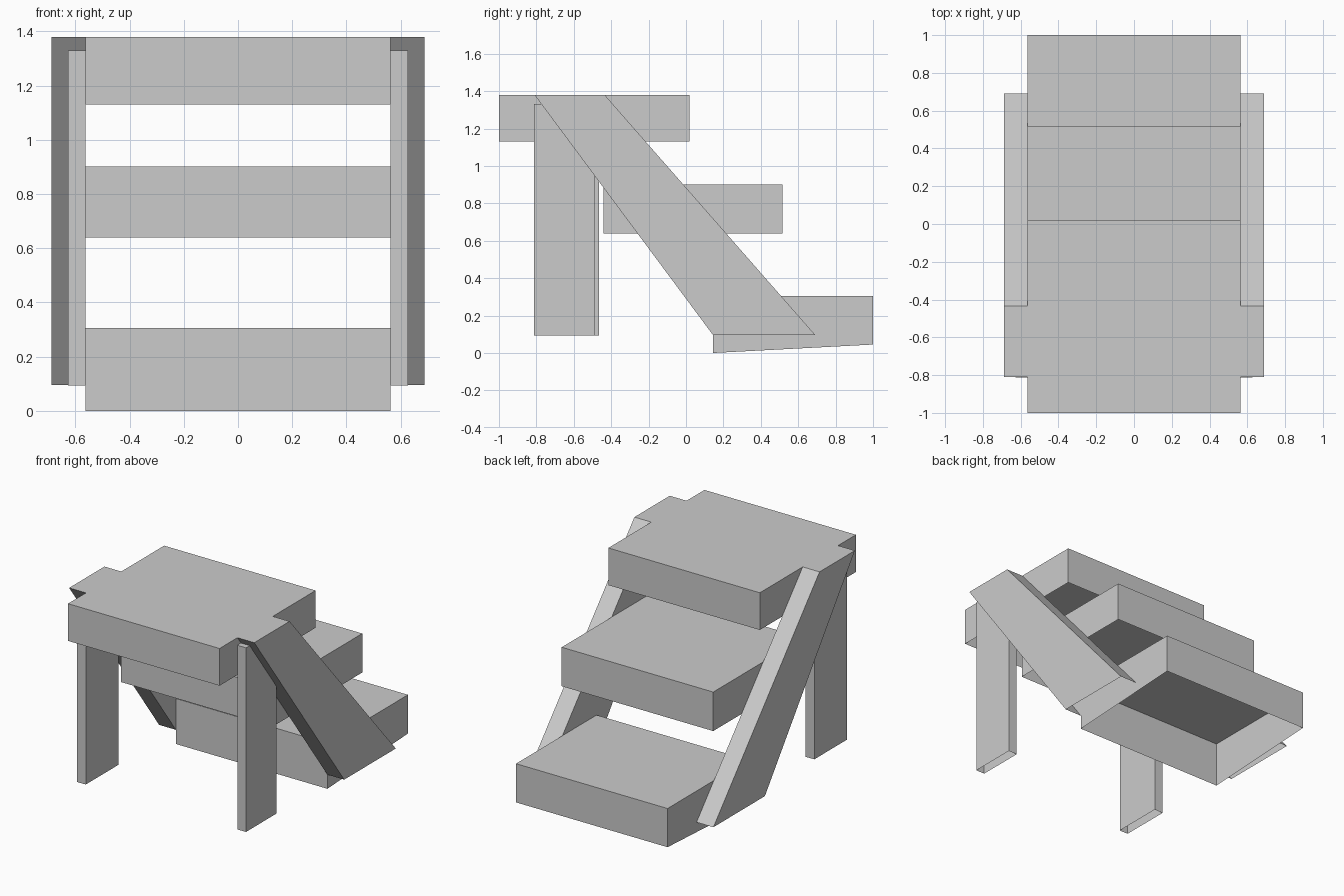
import bpy
import bmesh

cube = bpy.data.objects.get("Cube")
if cube:
    bpy.data.objects.remove(cube, do_unlink=True)

GREY = (0.6, 0.6, 0.6, 1)
mat = bpy.data.materials.new("plain grey")
mat.use_nodes = True
mat.diffuse_color = GREY
mat.node_tree.nodes["Principled BSDF"].inputs["Base Color"].default_value = GREY


def shell(name, x0, x1, profile):
    """Extrude a (y, z) side profile across x, leaving its first edge (the underside) open."""
    bm = bmesh.new()
    a = [bm.verts.new((x0, y, z)) for y, z in profile]
    b = [bm.verts.new((x1, y, z)) for y, z in profile]
    bm.faces.new(a[::-1])
    bm.faces.new(b)
    n = len(profile)
    for i in range(1, n):
        j = (i + 1) % n
        bm.faces.new((a[i], a[j], b[j], b[i]))
    mesh = bpy.data.meshes.new(name)
    bm.to_mesh(mesh)
    bm.free()
    mesh.materials.append(mat)
    obj = bpy.data.objects.new(name, mesh)
    bpy.context.collection.objects.link(obj)


HALF = 0.563   # half width of the treads
OUTER = 0.688  # outside of the sloping rails
LEG = 0.628    # outside of the legs

# Treads: front y, back y, front underside z, back underside z, top z
treads = {
    "top_tread": (-1.0, 0.02, 1.13, 1.13, 1.38),
    "middle_tread": (-0.44, 0.515, 0.64, 0.64, 0.902),
    "bottom_tread": (0.145, 1.0, 0.0, 0.045, 0.305),
}
for name, (front, back, low_f, low_b, top) in treads.items():
    shell(name, -HALF, HALF, [(front, low_f), (back, low_b), (back, top), (front, top)])

# Sloping side rails and front legs on both sides
rail = [(0.145, 0.095), (0.692, 0.095), (-0.435, 1.38), (-0.81, 1.38)]
for side, sign, leg_back in (("left", 1, -0.49), ("right", -1, -0.465)):
    leg = [(-0.812, 0.093), (leg_back, 0.093), (leg_back, 1.33), (-0.812, 1.33)]
    for part, outer, profile in (("rail", OUTER, rail), ("leg", LEG, leg)):
        x0, x1 = sorted((sign * HALF, sign * outer))
        shell(f"{side}_{part}", x0, x1, profile)
